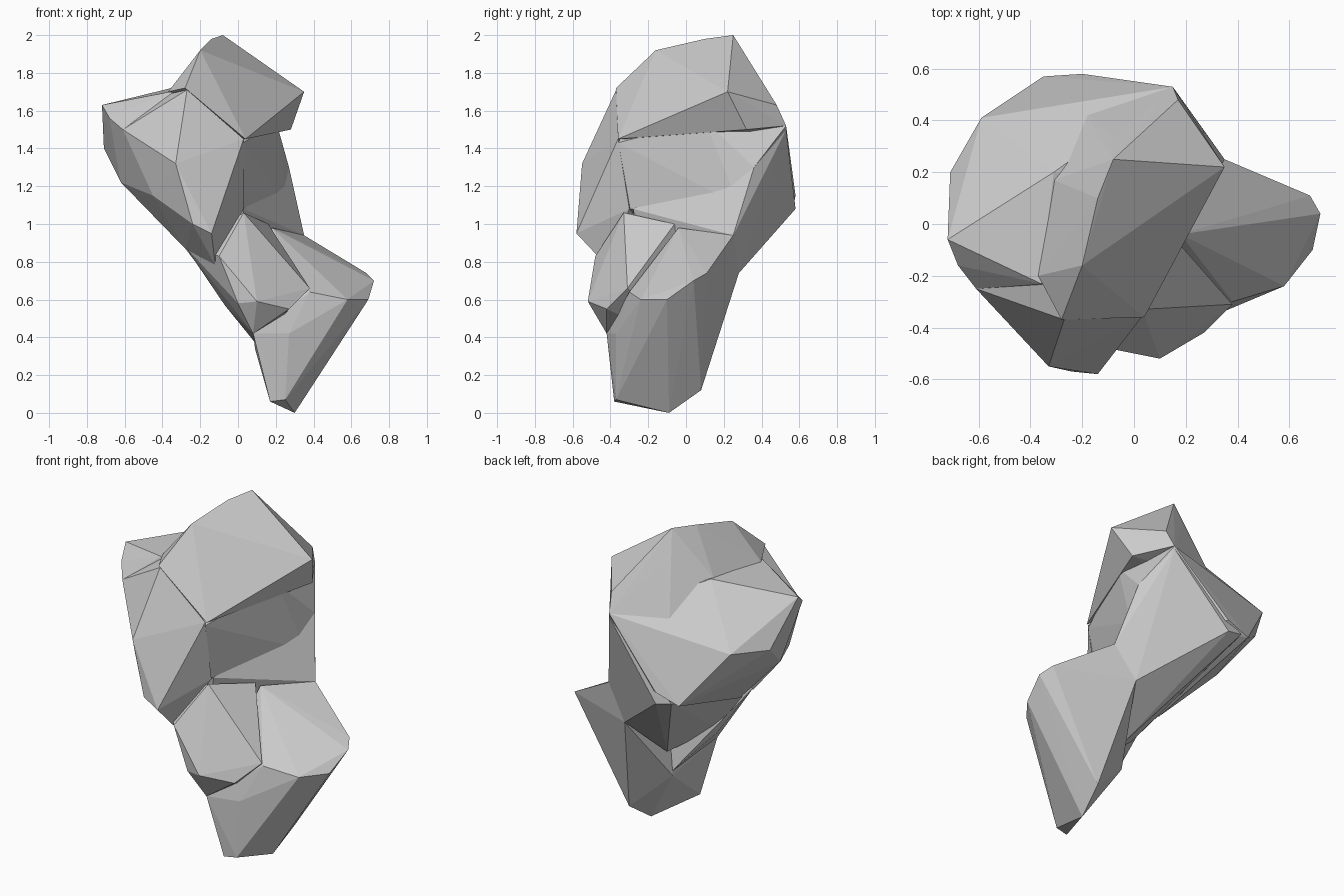
import bpy, bmesh


def chunk(name, points):
    """Faceted stone block: convex hull around a few corner points."""
    bm = bmesh.new()
    for p in points:
        bm.verts.new(p)
    bmesh.ops.convex_hull(bm, input=bm.verts[:])
    loose = [v for v in bm.verts if not v.link_faces]
    bmesh.ops.delete(bm, geom=loose, context='VERTS')
    bmesh.ops.recalc_face_normals(bm, faces=bm.faces[:])
    me = bpy.data.meshes.new(name)
    bm.to_mesh(me)
    bm.free()
    ob = bpy.data.objects.new(name, me)
    bpy.context.collection.objects.link(ob)
    return ob


# Broad upper mass, leaning to the left
rock = chunk("rock", [
    (-.72, -.06, 1.63), (-.68, -.16, 1.56), (-.61, -.25, 1.5), (-.71, .2, 1.40),
    (-.62, -.03, 1.22), (-.59, .41, 1.42), (-.35, .57, 1.1), (-.2, .58, 1.15),
    (.15, .53, 1.52), (.27, .36, 1.3), (.26, .28, 1.1), (-.36, -.23, 1.70),
    (-.31, .2, 1.73), (.03, -.36, 1.43), (.02, -.3, 1.08), (-.28, -.12, .87),
    (.2, .1, 1.55)])

# Peaked cap
cap = chunk("peak", [
    (-.08, .25, 2), (-.14, .1, 1.98), (-.2, -.16, 1.92), (-.28, -.37, 1.72),
    (-.37, -.2, 1.70), (-.31, .17, 1.72), (.35, .22, 1.7), (.17, .48, 1.63),
    (.04, -.36, 1.45), (.28, .32, 1.5), (-.08, .33, 1.82), (-.2, .45, 1.45),
    (.15, .53, 1.52)])

# Bulge on the front of the upper mass, rooted well into it
front = chunk("front_bulge", [
    (-.14, -.58, .95), (-.24, -.57, 1.0), (-.33, -.55, 1.32), (-.32, -.47, 1.46),
    (-.12, -.42, .78), (-.45, -.4, 1.42), (-.45, -.36, 1.15), (.03, -.36, 1.45),
    (.03, -.3, 1.08), (-.61, -.25, 1.5), (-.27, -.37, 1.71), (-.28, -.25, .87),
    (-.62, -.03, 1.22), (-.36, -.22, 1.69)])

# Spine: the long flat back running from the upper mass down to the foot
spine = chunk("spine", [
    (.15, .53, 1.5), (.27, .36, 1.3), (.35, .25, .94), (-.3, .57, 1.1),
    (-.2, .58, 1.08), (.1, .04, .5), (-.07, -.2, .6), (-.28, -.15, .87),
    (.03, -.28, 1.08), (.16, -.04, 1.05), (.22, .28, .74)])

# Lower bulge at the front of the waist
belly = chunk("belly", [
    (.1, -.52, .59), (.0, -.49, .58), (-.1, -.48, .83), (.27, -.42, .55),
    (.38, -.31, .66), (.16, -.06, 1.0), (-.07, -.2, .57), (.1, 0, .36),
    (.08, -.42, .42), (-.28, -.25, .88), (.03, -.33, 1.06)])

# Tapering foot whose right side flares up into the shoulder
foot = chunk("foot", [
    (.3, -.09, 0), (.17, -.38, .06), (.25, -.37, .07), (.33, .08, .12),
    (.08, -.42, .42), (.27, -.37, .42), (.09, 0, .34), (.22, .28, .74),
    (.38, -.3, .64), (.58, -.24, .6), (.69, -.1, .6), (.72, .04, .70),
    (.68, .11, .74), (.35, .25, .94), (.18, -.04, .98)])

# Fuse every block into a single stone
parts = (cap, front, spine, belly, foot)
for part in parts:
    mod = rock.modifiers.new("fuse_" + part.name, 'BOOLEAN')
    mod.operation = 'UNION'
    mod.solver = 'EXACT'
    mod.object = part
dg = bpy.context.evaluated_depsgraph_get()
fused = bpy.data.meshes.new_from_object(rock.evaluated_get(dg))
rock.modifiers.clear()
rock.data = fused
for part in parts:
    bpy.data.objects.remove(part)
